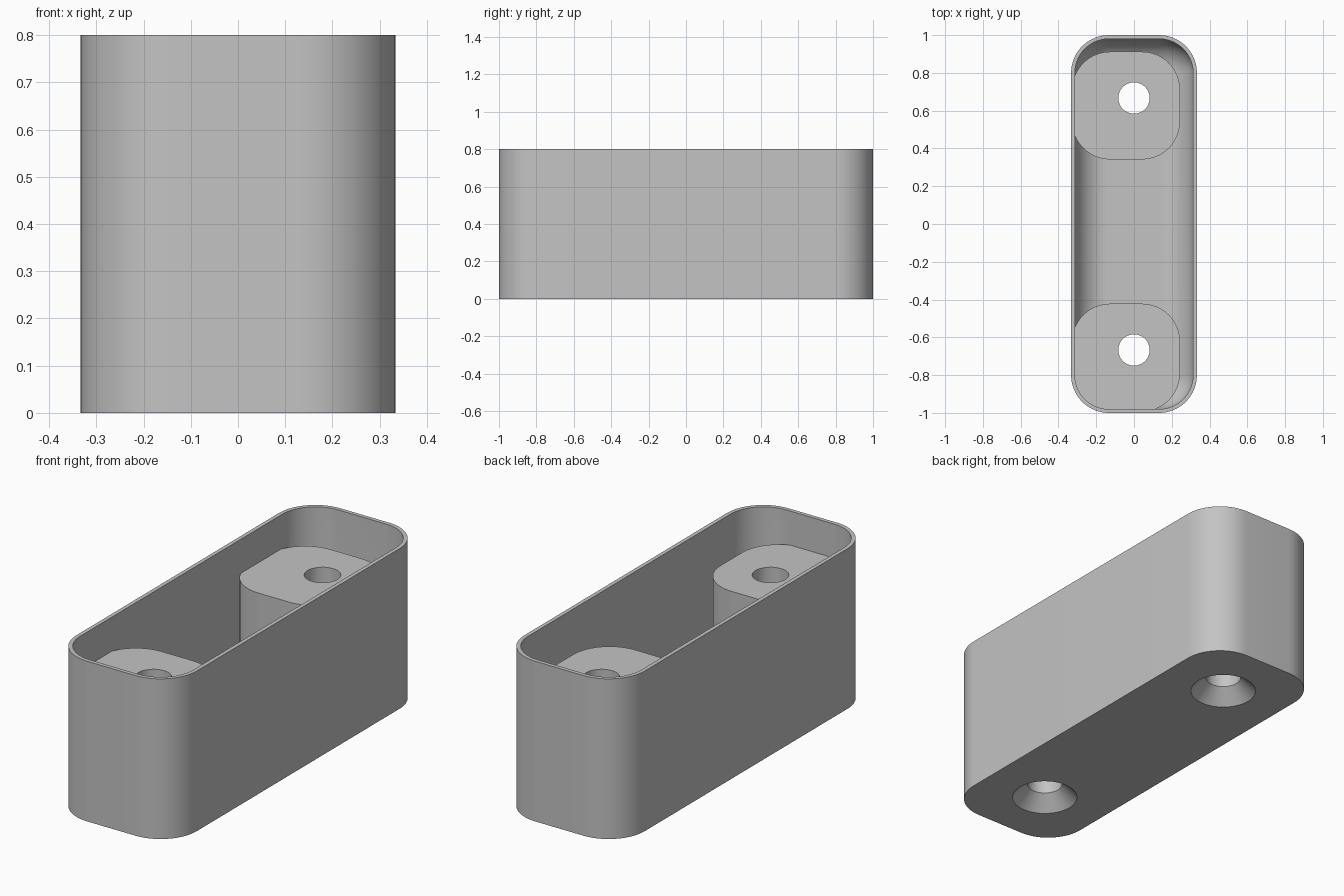
import bpy
import bmesh
from math import sin, cos, pi

HALF_X, HALF_Y, HEIGHT = 0.333, 1.0, 0.8
CORNER, WALL, FLOOR = 0.2, 0.02, 0.02
POST_TOP, POST_HALF = 0.63, 0.285
HOLE_Y, HOLE_R, SINK_R, SINK_DEPTH = 0.667, 0.083, 0.155, 0.072

if "Cube" in bpy.data.objects:
    bpy.data.objects.remove(bpy.data.objects["Cube"], do_unlink=True)

grey = bpy.data.materials.new("plain grey")
grey.use_nodes = True
grey.diffuse_color = (0.55, 0.55, 0.55, 1)
grey.node_tree.nodes["Principled BSDF"].inputs["Base Color"].default_value = (0.55, 0.55, 0.55, 1)


def rounded_ring(hx, hy, r, cx=0, cy=0, steps=16):
    """Outline of a rounded rectangle, counter-clockwise."""
    ring = []
    for q, (sx, sy) in enumerate([(1, 1), (-1, 1), (-1, -1), (1, -1)]):
        for i in range(steps + 1):
            a = (q + i / steps) * pi / 2
            ring.append((cx + sx * (hx - r) + r * cos(a), cy + sy * (hy - r) + r * sin(a)))
    return ring


def circle(r, cy, n=48):
    return [(r * cos(2 * pi * i / n), cy + r * sin(2 * pi * i / n)) for i in range(n)]


def loft(name, layers):
    """Closed solid through stacked (outline, z) layers."""
    bm = bmesh.new()
    rings = [[bm.verts.new((x, y, z)) for x, y in outline] for outline, z in layers]
    bm.faces.new(rings[0][::-1])
    bm.faces.new(rings[-1])
    for low, high in zip(rings, rings[1:]):
        for i in range(len(low)):
            j = (i + 1) % len(low)
            bm.faces.new((low[i], low[j], high[j], high[i]))
    mesh = bpy.data.meshes.new(name)
    bm.to_mesh(mesh)
    bm.free()
    mesh.materials.append(grey)
    obj = bpy.data.objects.new(name, mesh)
    bpy.context.collection.objects.link(obj)
    return obj


def cut(target, cutter):
    """Subtract the cutter for good and remove it."""
    mod = target.modifiers.new("cut", "BOOLEAN")
    mod.operation, mod.solver, mod.object = "DIFFERENCE", "EXACT", cutter
    bpy.context.view_layer.objects.active = target
    bpy.ops.object.modifier_apply(modifier=mod.name)
    bpy.data.objects.remove(cutter, do_unlink=True)


# Outer block
outline = rounded_ring(HALF_X, HALF_Y, CORNER)
tray = loft("tray", [(outline, 0), (outline, HEIGHT)])

# Cavity with a filleted floor
inner_r = CORNER - WALL
fillet = inner_r - 0.004
layers = []
for i in range(15):
    t = i / 14 * pi / 2
    inset = fillet * (1 - sin(t))
    ring = rounded_ring(HALF_X - WALL - inset, HALF_Y - WALL - inset, inner_r - inset)
    layers.append((ring, FLOOR + fillet * (1 - cos(t))))
layers.append((rounded_ring(HALF_X - WALL, HALF_Y - WALL, inner_r), HEIGHT + 0.1))
cavity = loft("cavity", layers)

# Screw posts stay standing in the cavity, set slightly off the holes
for side in (-1, 1):
    post = rounded_ring(POST_HALF, POST_HALF, CORNER, -0.042, side * HOLE_Y - 0.04)
    cut(cavity, loft("post", [(post, -0.1), (post, POST_TOP)]))
cut(tray, cavity)

# Countersunk screw holes from below
for side in (-1, 1):
    y = side * HOLE_Y
    cut(tray, loft("screw_hole", [
        (circle(SINK_R + 0.05, y), -0.05),
        (circle(HOLE_R, y), SINK_DEPTH),
        (circle(HOLE_R, y), HEIGHT)]))

# Smooth curved walls, crisp rims
bpy.ops.object.select_all(action="DESELECT")
tray.select_set(True)
bpy.context.view_layer.objects.active = tray
bpy.ops.object.shade_smooth_by_angle(angle=0.5)
